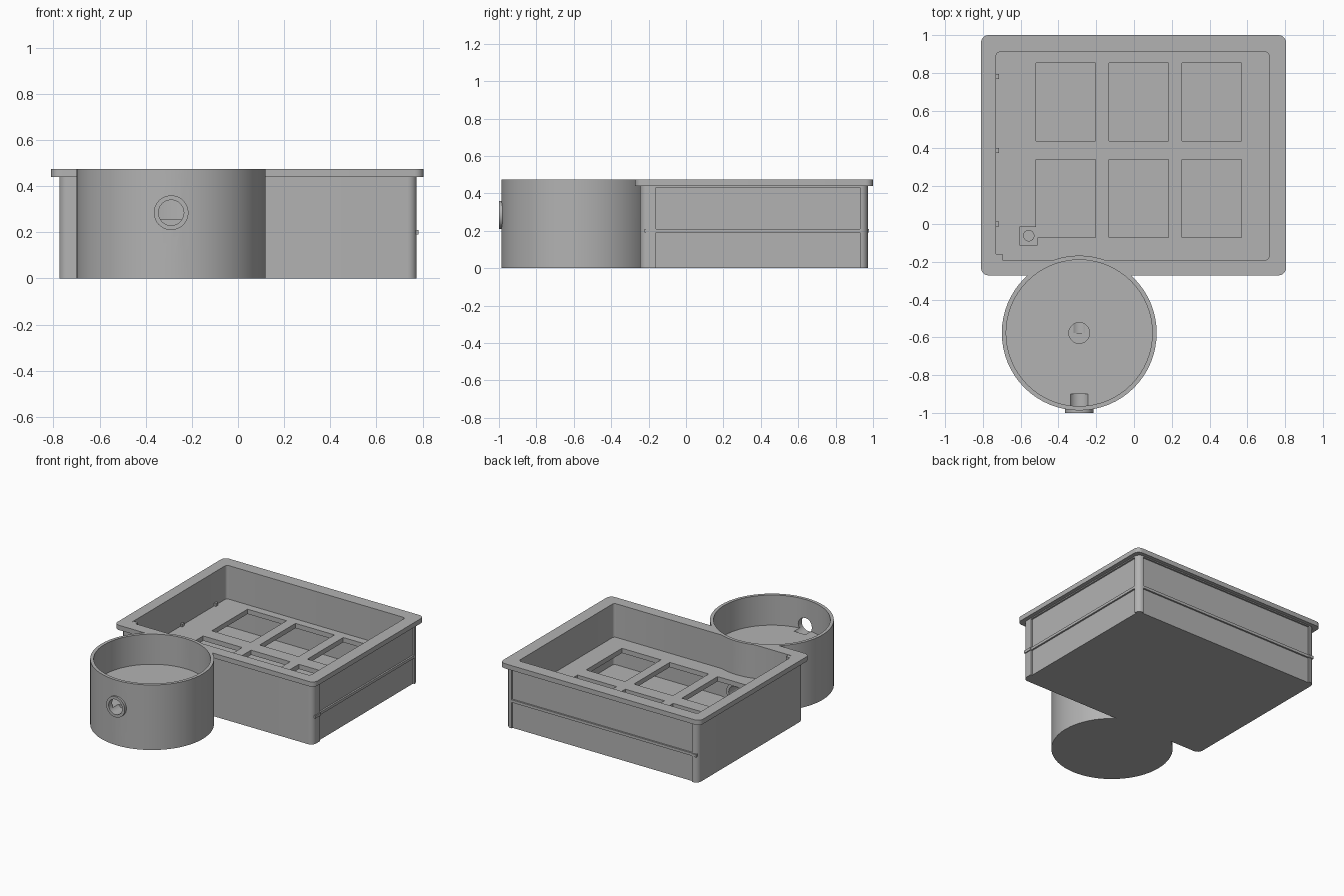
import bpy
import bmesh
from mathutils import Matrix

if "Cube" in bpy.data.objects:
    bpy.data.objects.remove(bpy.data.objects["Cube"], do_unlink=True)

grey = bpy.data.materials.new("plain grey")
grey.use_nodes = True
COLOUR = (0.45, 0.45, 0.45, 1)
grey.diffuse_color = COLOUR
grey.node_tree.nodes["Principled BSDF"].inputs["Base Color"].default_value = COLOUR


def make(name, bm):
    mesh = bpy.data.meshes.new(name)
    bmesh.ops.recalc_face_normals(bm, faces=bm.faces)
    bm.to_mesh(mesh)
    bm.free()
    mesh.materials.append(grey)
    obj = bpy.data.objects.new(name, mesh)
    bpy.context.collection.objects.link(obj)
    return obj


def box(name, x, y, z, radius=0):
    """Box from (low, high) ranges, with optionally rounded upright edges."""
    bm = bmesh.new()
    bmesh.ops.create_cube(bm, size=1)
    for v in bm.verts:
        v.co = [(r[0] + r[1]) / 2 + c * (r[1] - r[0]) for c, r in zip(v.co, (x, y, z))]
    if radius:
        upright = [e for e in bm.edges if abs(e.verts[0].co.z - e.verts[1].co.z) > 1e-4]
        bmesh.ops.bevel(bm, geom=upright, offset=radius, segments=6, profile=0.5, affect='EDGES')
    return make(name, bm)


def cylinder(name, radius, centre, span, axis='Z', sides=48):
    """Cylinder along Z or Y; centre gives the two other coordinates."""
    bm = bmesh.new()
    bmesh.ops.create_cone(bm, cap_ends=True, segments=sides, radius1=radius,
                          radius2=radius, depth=span[1] - span[0])
    mid = (span[0] + span[1]) / 2
    if axis == 'Y':
        bmesh.ops.rotate(bm, verts=bm.verts, matrix=Matrix.Rotation(1.5707963, 3, 'X'))
        shift = (centre[0], mid, centre[1])
    else:
        shift = (centre[0], centre[1], mid)
    bmesh.ops.translate(bm, verts=bm.verts, vec=shift)
    return make(name, bm)


def combine(obj, other, operation):
    """Apply a boolean, then remove the helper."""
    mod = obj.modifiers.new("shape", 'BOOLEAN')
    mod.operation, mod.object, mod.solver = operation, other, 'EXACT'
    bpy.context.view_layer.objects.active = obj
    bpy.ops.object.modifier_apply(modifier=mod.name)
    bpy.data.objects.remove(other, do_unlink=True)


def cut(obj, other):
    combine(obj, other, 'DIFFERENCE')


def join(obj, other):
    combine(obj, other, 'UNION')


TOP = 0.475
TX, TY = -0.29, -0.577          # tank centre
PLATE = (0.195, 0.23)

# Tray body with overhanging rim
housing = box("housing", (-0.775, 0.775), (-0.245, 0.972), (0, 0.45), 0.04)
join(housing, box("rim", (-0.81, 0.805), (-0.272, 1), (0.44, TOP), 0.04))
cut(housing, box("cavity", (-0.73, 0.715), (-0.19, 0.91), (0.03, 0.6), 0.02))

# Recessed panels on the right and back sides, leaving posts and a rib
for z in ((-0.02, 0.19), (0.21, 0.432)):
    cut(housing, box("side_recess", (0.763, 0.9), (-0.16, 0.93), z))
    cut(housing, box("back_recess", (-0.73, 0.73), (0.96, 1.1), z))

# Round tank merged into the front wall
join(housing, cylinder("tank", 0.41, (TX, TY), (0, TOP), sides=64))
join(housing, cylinder("spout", 0.075, (TX, 0.285), (-1, -0.95), 'Y'))
cut(housing, cylinder("tank_bore", 0.387, (TX, TY), (0.255, 0.6), sides=64))
cut(housing, cylinder("spout_bore", 0.055, (TX, 0.285), (-1.1, -0.9), 'Y'))
cut(housing, box("spout_seat", (TX - 0.05, TX + 0.05), (-0.97, -0.9), (0.255, 0.3)))

# Drain from the tank floor into the lower chamber
join(housing, cylinder("drain_collar", 0.07, (TX, 0.1), (-0.3, -0.15), 'Y'))
cut(housing, cylinder("drain", 0.055, (TX, TY), (0.06, 0.3)))
cut(housing, cylinder("drain_bore", 0.05, (TX, 0.1), (TY, -0.1), 'Y'))

# Windowed shelf across the cavity
shelf = box("shelf", (-0.74, 0.725), (-0.2, 0.92), PLATE)
for x in (-0.52, -0.133, 0.253):
    for y in (-0.072, 0.44):
        cut(shelf, box("window", (x, x + 0.315), (y, y + 0.413), (0.1, 0.4)))
cut(shelf, box("pipe_slot", (-0.605, -0.51), (-0.11, -0.015), (0.1, 0.4)))

# Small parts
stub = cylinder("pipe_stub", 0.03, (-0.557, -0.062), (0.02, 0.18), sides=32)
corner = box("corner_block", (-0.74, -0.695), (-0.2, -0.16), (0.02, TOP - 0.002))
parts = [housing, shelf, stub, corner]
for i, y in enumerate((0.0, 0.39, 0.78)):
    parts.append(box(f"shelf_clip_{i + 1}", (-0.74, -0.715), (y - 0.013, y + 0.013), (0.21, 0.25)))
parts.append(box("side_nub", (0.755, 0.782), (-0.222, -0.16), (0.19, 0.21)))
parts.append(box("back_nub", (-0.765, -0.73), (0.95, 0.978), (0.19, 0.21)))

# Smooth curves, sharp edges
bpy.ops.object.select_all(action='DESELECT')
for part in parts:
    part.select_set(True)
bpy.context.view_layer.objects.active = housing
bpy.ops.object.shade_smooth_by_angle()
